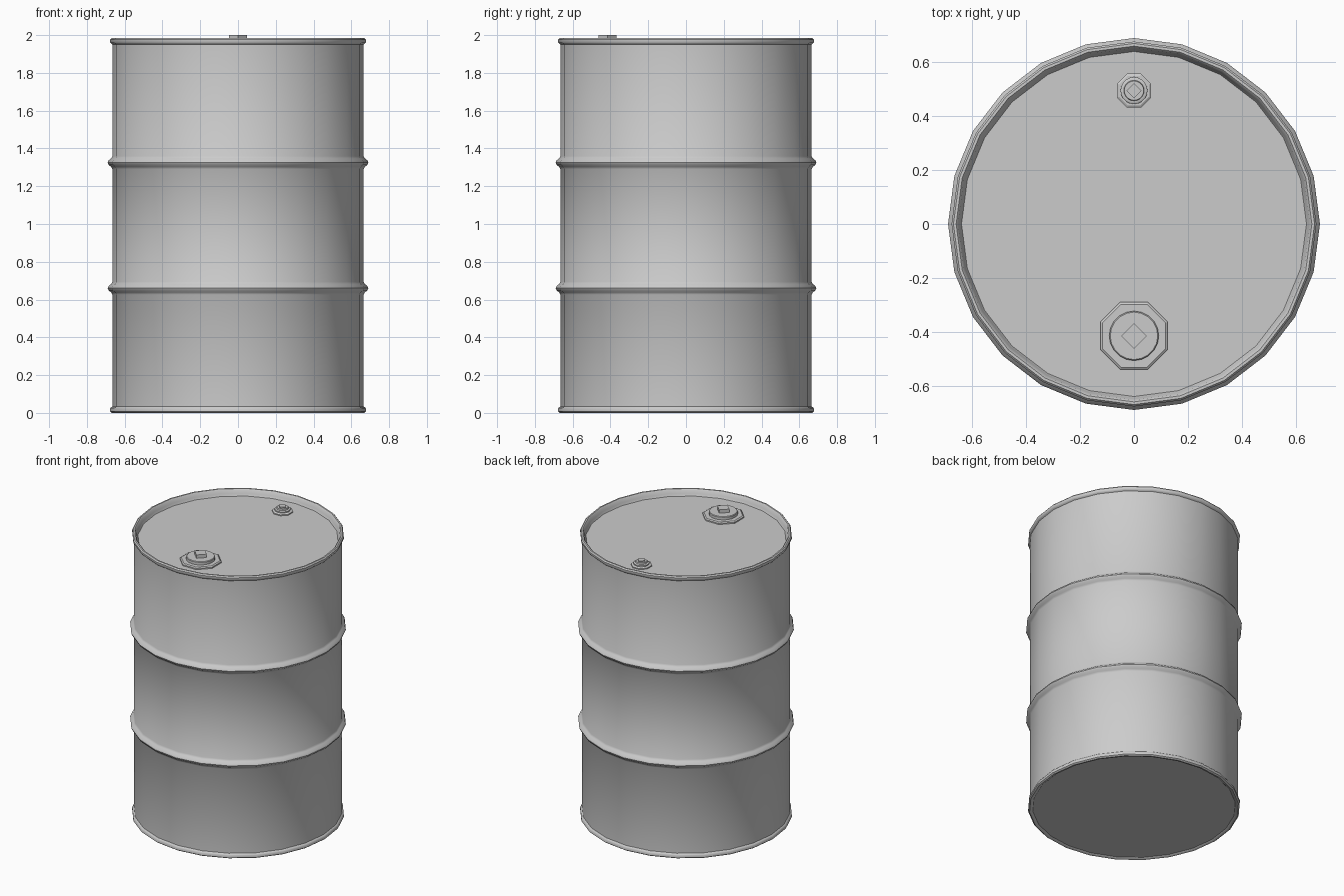
import bpy, bmesh
from math import pi, sin, cos, radians

if "Cube" in bpy.data.objects:
    bpy.data.objects.remove(bpy.data.objects["Cube"])

SEG = 24
LID_Z = 1.94

def revolve(name, profile, seg, loc=(0, 0, 0), turn=0.0, smooth=True, angle=40):
    """Spin an (r, z) profile round z; points with r = 0 become poles."""
    bm = bmesh.new()
    rings = []
    for r, z in profile:
        if r == 0:
            rings.append([bm.verts.new((0, 0, z))])
        else:
            rings.append([bm.verts.new((r * cos(turn + 2 * pi * i / seg),
                                        r * sin(turn + 2 * pi * i / seg), z))
                          for i in range(seg)])
    for a, b in zip(rings, rings[1:]):
        for i in range(seg):
            j = (i + 1) % seg
            quad = [a[i % len(a)], a[j % len(a)], b[j % len(b)], b[i % len(b)]]
            bm.faces.new(list(dict.fromkeys(quad)))
    bmesh.ops.recalc_face_normals(bm, faces=bm.faces)
    me = bpy.data.meshes.new(name)
    bm.to_mesh(me)
    bm.free()
    ob = bpy.data.objects.new(name, me)
    ob.location = loc
    bpy.context.collection.objects.link(ob)
    if smooth:
        bpy.ops.object.select_all(action='DESELECT')
        ob.select_set(True)
        bpy.context.view_layer.objects.active = ob
        bpy.ops.object.shade_smooth_by_angle(angle=radians(angle))
    return ob

def rib(z):
    """Profile points of one rolling hoop."""
    return [(0.665, z - 0.034), (0.672, z - 0.022), (0.685, z - 0.012), (0.69, z),
            (0.685, z + 0.012), (0.672, z + 0.022), (0.665, z + 0.034)]

# Drum shell: base, bottom chime, hoops, top chime, recessed lid
bottom = [(0, 0.008), (0.648, 0.008), (0.655, 0.002), (0.668, 0.0), (0.677, 0.007),
          (0.677, 0.022), (0.672, 0.030), (0.665, 0.034)]
top = [(0.665, 1.950), (0.672, 1.955), (0.677, 1.962), (0.677, 1.976), (0.670, 1.984),
       (0.660, 1.984), (0.653, 1.977), (0.648, 1.955), (0.640, LID_Z), (0, LID_Z)]
revolve("drum_body", bottom + rib(0.66) + rib(1.325) + top, SEG)

def bung(name, y, flange, plug, square):
    """Octagonal flange, round plug and square wrench boss; heights are above the lid."""
    loc = (0, y, LID_Z)
    r, h = flange
    k = 1 / cos(pi / 8)
    revolve(name + "_flange", [(r * k, -0.005), (r * k, h * 0.6), ((r - 0.008) * k, h), (0, h)],
            8, loc, pi / 8, False)
    revolve(name + "_plug", plug, 20, loc, 0, True)
    r, z0, z1 = square
    revolve(name + "_wrench_boss", [(r, z0), (r, z1), (0, z1)], 4, loc, 0, False)

# Large filling bung at the front, small vent bung at the back
bung("large_bung", -0.415, (0.125, 0.014),
     [(0.092, 0.01), (0.092, 0.032), (0.088, 0.036), (0, 0.036)], (0.047, 0.03, 0.06))
bung("small_bung", 0.495, (0.063, 0.012),
     [(0.050, 0.008), (0.050, 0.020), (0.046, 0.023), (0.038, 0.023), (0.036, 0.032), (0, 0.032)],
     (0.028, 0.028, 0.040))
